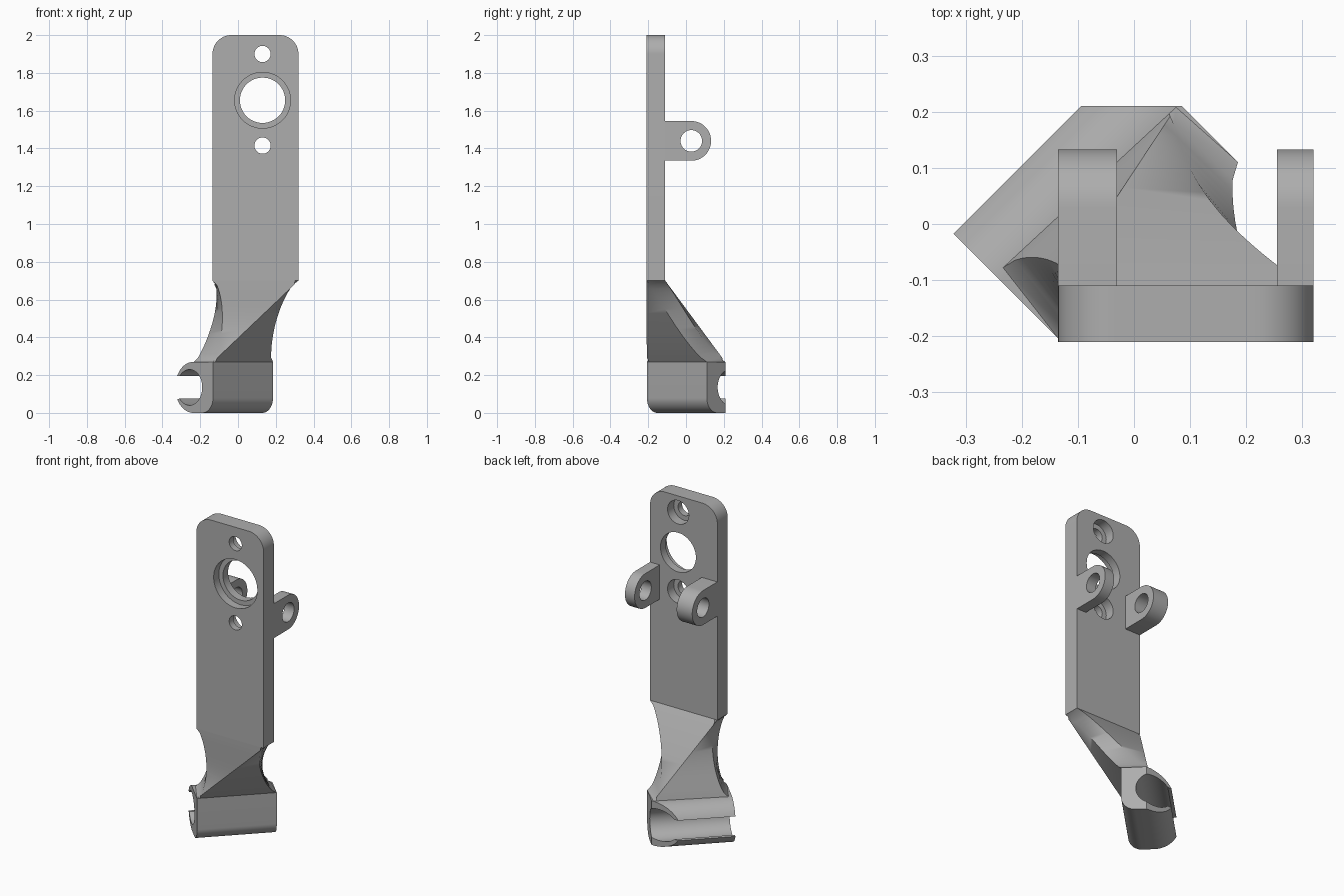
import bpy, bmesh, math
from mathutils import Vector

cube = bpy.data.objects.get("Cube")
if cube:
    bpy.data.objects.remove(cube, do_unlink=True)

grey = bpy.data.materials.new("plain_grey")
grey.use_nodes = True
grey.diffuse_color = (0.42, 0.42, 0.42, 1)
grey.node_tree.nodes["Principled BSDF"].inputs["Base Color"].default_value = grey.diffuse_color


def loft(name, rings):
    """Skin a list of equal-length rings and cap both ends."""
    bm = bmesh.new()
    rows = [[bm.verts.new(p) for p in ring] for ring in rings]
    n = len(rows[0])
    for low, high in zip(rows, rows[1:]):
        for i in range(n):
            j = (i + 1) % n
            bm.faces.new((low[i], low[j], high[j], high[i]))
    bm.faces.new(rows[0][::-1])
    bm.faces.new(rows[-1])
    bmesh.ops.recalc_face_normals(bm, faces=bm.faces)
    mesh = bpy.data.meshes.new(name)
    bm.to_mesh(mesh)
    bm.free()
    mesh.materials.append(grey)
    obj = bpy.data.objects.new(name, mesh)
    bpy.context.collection.objects.link(obj)
    return obj


def prism(name, profile, place, start, end):
    return loft(name, [[place(a, b, d) for a, b in profile] for d in (start, end)])


def arc(ca, cb, r, first, last, steps=16):
    angles = [math.radians(first + (last - first) * i / steps) for i in range(steps + 1)]
    return [(ca + r * math.cos(t), cb + r * math.sin(t)) for t in angles]


def circle(ca, cb, r):
    return arc(ca, cb, r, 0, 360, 48)[:-1]


def cut(obj, cutter):
    cutter.hide_render = True
    mod = obj.modifiers.new("cut", 'BOOLEAN')
    mod.operation, mod.solver, mod.object = 'DIFFERENCE', 'EXACT', cutter
    bpy.context.view_layer.objects.active = obj
    bpy.ops.object.modifier_apply(modifier=mod.name)
    bpy.data.objects.remove(cutter, do_unlink=True)


def smooth(obj, degrees=32):
    bpy.ops.object.select_all(action='DESELECT')
    obj.select_set(True)
    bpy.context.view_layer.objects.active = obj
    bpy.ops.object.shade_smooth_by_angle(angle=math.radians(degrees))


def along_y(x, z, y):
    return Vector((x, y, z))


def along_x(y, z, x):
    return Vector((x, y, z))


def diagonal(v, z, u):
    return Vector(((u + v) * math.sqrt(0.5), (u - v) * math.sqrt(0.5), z))


# Upright mounting plate with rounded top corners
LEFT, RIGHT, FRONT, BACK, JOIN = -0.135, 0.32, -0.21, -0.11, 0.70
R = 0.1
outline = ([(LEFT, JOIN), (RIGHT, JOIN)] + arc(RIGHT - R, 2 - R, R, 0, 90)
           + arc(LEFT + R, 2 - R, R, 90, 180))
plate = prism("mounting_plate", outline, along_y, FRONT, BACK)

# Large window with a front recess, small screw holes with rear recesses
HX = 0.13
for z, r, start, end in ((1.655, 0.12, -0.3, 0), (1.655, 0.148, -0.3, -0.16),
                         (1.90, 0.043, -0.3, 0), (1.90, 0.072, -0.17, 0),
                         (1.415, 0.043, -0.3, 0), (1.415, 0.072, -0.17, 0)):
    cut(plate, prism("hole_cutter", circle(HX, z, r), along_y, start, end))
smooth(plate)

# Two rear hinge lugs
LY, LZ, LR = 0.028, 1.44, 0.105
lug_outline = [(BACK, LZ - LR)] + arc(LY, LZ, LR, -90, 90, 24) + [(BACK, LZ + LR)]
for name, x0, x1 in (("right_lug", LEFT, -0.03), ("left_lug", 0.255, RIGHT)):
    lug = prism(name, lug_outline, along_x, x0, x1)
    cut(lug, prism("pin_cutter", circle(LY, LZ, 0.057), along_x, x0 - 0.1, x1 + 0.1))
    smooth(lug)

# Snap clip: C-shaped profile run along the diagonal, one corner trimmed
U0, U1, V1, MID, TOP = -0.24, 0.209, 0.053, 0.135, 0.27
clip_outline = (arc(-0.095, MID, MID, 153, 90) + [(V1, TOP)]
                + arc(V1 - 0.08, 0.08, 0.08, 0, -90)
                + arc(-0.095, MID, MID, 270, 207)
                + arc(-0.123, MID, 0.095, 219, 501, 40))
clip = prism("snap_clip", clip_outline, diagonal, U0, U1)
trim = [(-1, -1), (1, -1), (1, 1), (-1, 1)]
cut(clip, prism("trim_cutter", trim, along_y, 0.21, 1))
smooth(clip)

# Twisted, waisted neck joining the clip to the plate
base_fl, base_fr = diagonal(V1, TOP, U0), diagonal(V1, TOP, U1)
base_bl, base_br = diagonal(-0.11, TOP, U0 + 0.02), Vector((0.075, 0.208, TOP))
top_fl, top_fr = Vector((LEFT, FRONT, JOIN)), Vector((RIGHT, FRONT, JOIN))
top_bl, top_br = Vector((LEFT, BACK, JOIN)), Vector((RIGHT, BACK, JOIN))
# Each pair is one long edge; the sign says which way the waist pulls it
edges = [(base_fl, top_fl, 1), (base_fl, top_fr, 0), (base_fr, top_fr, -1),
         (base_br, top_br, -1), (base_br, top_bl, 0), (base_bl, top_bl, 1)]
rings = []
STEPS = 20
for i in range(STEPS + 1):
    t = i / STEPS
    turn = math.radians(45 * (1 - t))
    pull = 0.055 * math.sqrt(max(0, math.sin(math.pi * t)))
    ring = []
    for low, high, side in edges:
        shift = side * pull if side else 0
        ring.append(low.lerp(high, t) + Vector((math.cos(turn), math.sin(turn), 0)) * shift)
    # Keep the end rings from collapsing where two edges share a corner
    if i in (0, STEPS):
        a, b = (1, 0) if i == 0 else (1, 2)
        ring[a] = ring[a].lerp(ring[2 if i == 0 else 0], 0.04)
        a, b = (4, 5) if i == STEPS else (4, 3)
        ring[a] = ring[a].lerp(ring[3 if i == STEPS else 5], 0.04)
    rings.append(ring)
neck = loft("twisted_neck", rings)
smooth(neck, 50)
